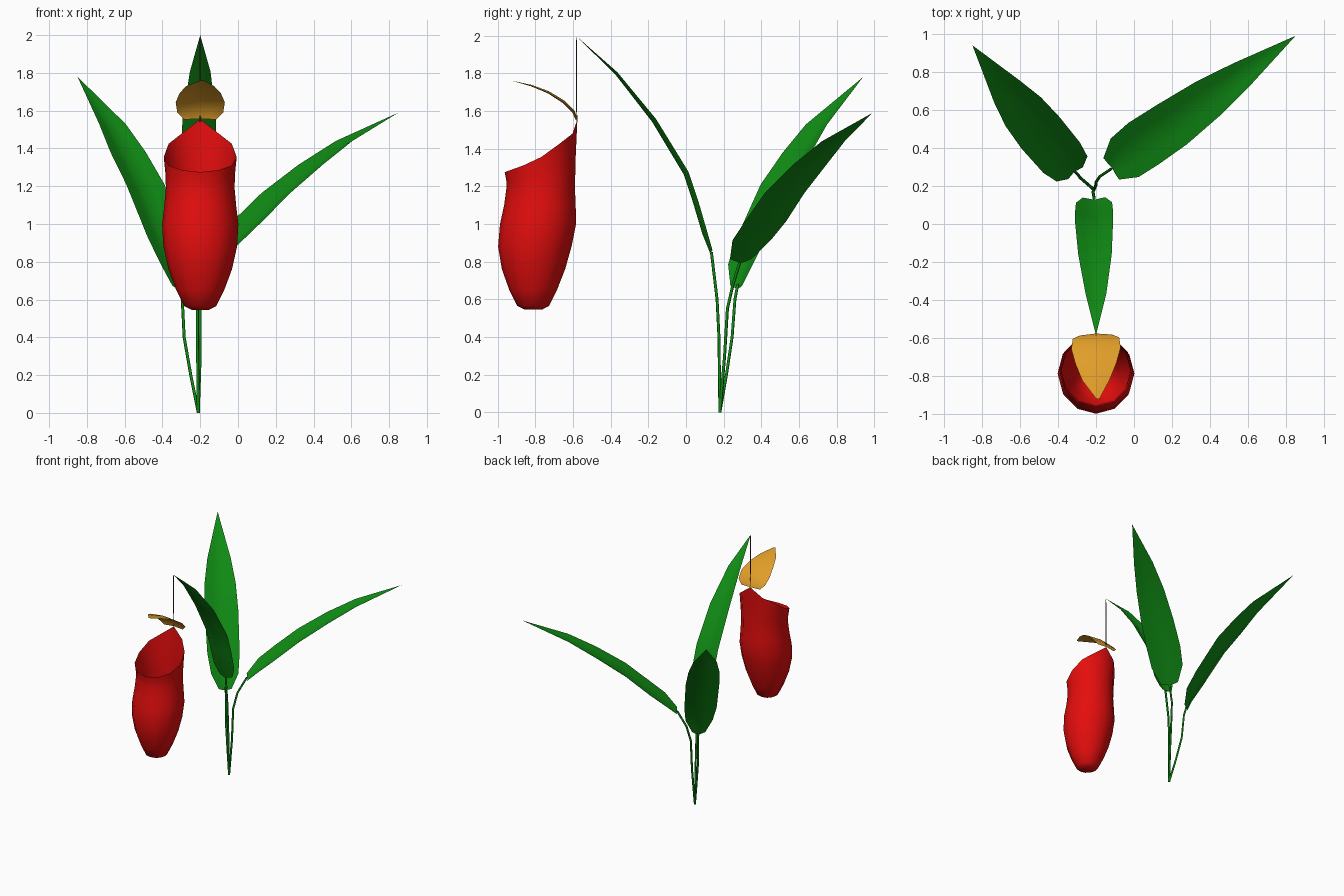
import bpy, bmesh, math
from mathutils import Vector

old = bpy.data.objects.get("Cube")
if old:
    bpy.data.objects.remove(old, do_unlink=True)


def material(name, rgb):
    m = bpy.data.materials.new(name)
    m.use_nodes = True
    m.diffuse_color = (*rgb, 1)
    m.node_tree.nodes["Principled BSDF"].inputs["Base Color"].default_value = (*rgb, 1)
    return m


green = material("leaf green", (0.005, 0.26, 0.007))
red = material("pitcher red", (0.78, 0.004, 0.004))
ochre = material("lid ochre", (0.75, 0.34, 0.022))
brown = material("tendril brown", (0.12, 0.06, 0.02))


def select(obj):
    bpy.ops.object.select_all(action='DESELECT')
    obj.select_set(True)
    bpy.context.view_layer.objects.active = obj


def loft(name, rings, mat, closed=False, cap=False):
    """Skin a list of equal-length point rings."""
    bm = bmesh.new()
    rows = [[bm.verts.new(p) for p in ring] for ring in rings]
    for a, b in zip(rows, rows[1:]):
        n = len(a)
        for i in range(n if closed else n - 1):
            j = (i + 1) % n
            bm.faces.new((a[i], a[j], b[j], b[i]))
    if cap:
        bm.faces.new(rows[0][::-1])
    bmesh.ops.remove_doubles(bm, verts=bm.verts, dist=0.0005)
    mesh = bpy.data.meshes.new(name)
    bm.to_mesh(mesh)
    bm.free()
    mesh.materials.append(mat)
    obj = bpy.data.objects.new(name, mesh)
    bpy.context.collection.objects.link(obj)
    select(obj)
    bpy.ops.object.shade_smooth_by_angle(angle=math.radians(45))
    return obj


def blade(name, stations, mat, fold, pointed_base=0.0):
    """Channelled leaf along (x, y, z, half width) stations."""
    pts = [Vector(s[:3]) for s in stations]
    heading = pts[-1] - pts[0]
    side = Vector((heading.y, -heading.x, 0)).normalized()
    rings = []
    for k, s in enumerate(stations):
        tangent = (pts[min(k + 1, len(pts) - 1)] - pts[max(k - 1, 0)]).normalized()
        up = side.cross(tangent).normalized()
        ring = []
        for t in (-1, -0.5, 0, 0.5, 1):
            base = tangent * pointed_base * (t * t) if k == 0 else Vector()
            ring.append(pts[k] + side * s[3] * t + up * s[3] * fold * (abs(t) - 0.5) + base)
        rings.append(ring[::-1])
    return loft(name, rings, mat)


def strand(name, points, radius, mat):
    """Thin round stem through a few points."""
    cu = bpy.data.curves.new(name, 'CURVE')
    cu.dimensions = '3D'
    cu.bevel_depth = radius
    cu.bevel_resolution = 1
    sp = cu.splines.new('POLY')
    sp.points.add(len(points) - 1)
    for p, co in zip(sp.points, points):
        p.co = (*co, 1)
    cu.materials.append(mat)
    obj = bpy.data.objects.new(name, cu)
    bpy.context.collection.objects.link(obj)
    select(obj)
    bpy.ops.object.convert(target='MESH')


# Leaves
leaves = {
    "front_leaf": [(-.21, .135, .85, .06), (-.21, .10, .95, .095), (-.21, .05, 1.12, .10),
                   (-.21, 0, 1.27, .10), (-.205, -.17, 1.55, .088), (-.2, -.37, 1.8, .055),
                   (-.2, -.585, 2, 0)],
    "left_leaf": [(-.12, .29, .80, .07), (-.04, .355, .90, .125), (.06, .43, 1.0, .135),
                  (.21, .53, 1.15, .13), (.39, .66, 1.30, .11), (.565, .785, 1.43, .075),
                  (.85, .99, 1.59, 0)],
    "right_leaf": [(-.31, .27, .66, .05), (-.335, .30, .78, .105), (-.39, .36, .92, .125),
                   (-.50, .49, 1.2, .13), (-.59, .60, 1.37, .12), (-.67, .70, 1.52, .09),
                   (-.85, .94, 1.78, 0)],
}
for name, stations in leaves.items():
    blade(name, stations, green, 0.28, 0.01)

# Stalks, all rising from one root
root = (-.21, .18, 0)
stalks = {
    "front_stalk": [root, (-.215, .175, .4), (-.215, .165, .6), (-.21, .135, .85)],
    "left_stalk": [root, (-.2, .205, .3), (-.2, .22, .55), (-.18, .25, .68), (-.12, .29, .81)],
    "right_stalk": [root, (-.25, .215, .2), (-.285, .245, .4), (-.295, .26, .6), (-.31, .275, .68)],
}
for name, points in stalks.items():
    strand(name, points, 0.008, green)

# Tendril that hangs the pitcher from the leaf tip
strand("tendril", [(-.2, -.583, 1.99), (-.2, -.58, 1.54)], 0.003, brown)

# Pitcher body: (height, radius, centre y), then a slanted rim with a raised back
profile = [(.545, .045, -.81), (.565, .085, -.812), (.65, .127, -.812), (.76, .168, -.81),
           (.88, .195, -.803), (1.0, .202, -.786), (1.1, .19, -.776), (1.19, .182, -.772)]
SEG = 12
angles = [2 * math.pi * i / SEG for i in range(SEG)]   # zero points to the back
rings = [[(-.2 - r * math.sin(a), cy + r * math.cos(a), z) for a in angles]
         for z, r, cy in profile]
rim_heights = [1.555, 1.48, 1.425, 1.355, 1.31, 1.285, 1.275]
for blend, r in ((0.45, .184), (1.0, .193)):
    ring = []
    for i, a in enumerate(angles):
        top = rim_heights[min(i, SEG - i)]
        ring.append((-.2 - r * math.sin(a), -.77 + r * math.cos(a), 1.19 + (top - 1.19) * blend))
    rings.append(ring)
loft("pitcher", rings, red, closed=True, cap=True)

# Lid arching forward over the mouth
lid = [(-.2, -.58, 1.555, .085), (-.2, -.595, 1.595, .122), (-.2, -.65, 1.65, .13),
       (-.2, -.73, 1.70, .108), (-.2, -.82, 1.735, .072), (-.19, -.92, 1.76, .008)]
blade("lid", lid, ochre, -0.1)
